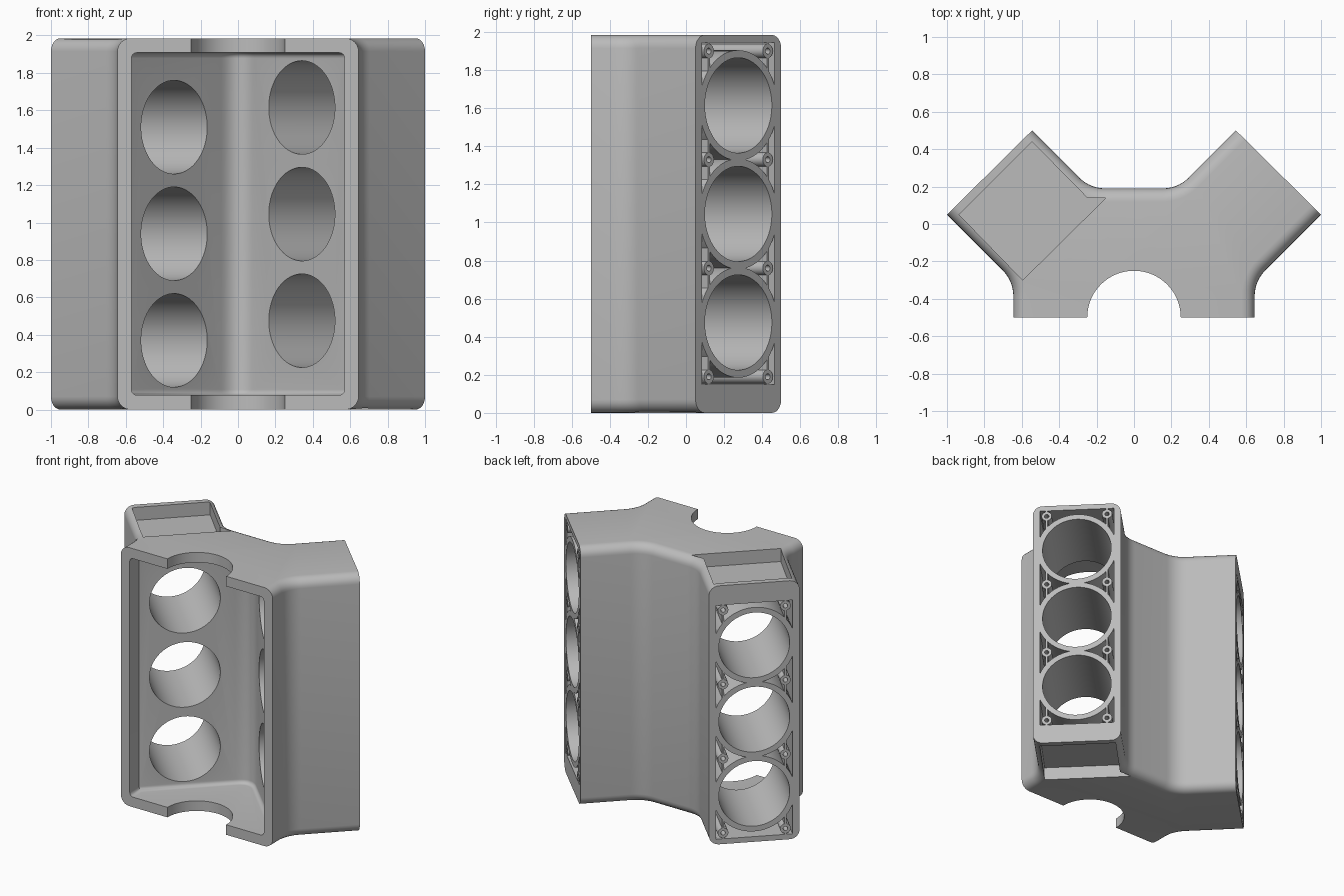
import bpy, bmesh, math
from mathutils import Matrix, Vector

if "Cube" in bpy.data.objects:
    bpy.data.objects.remove(bpy.data.objects["Cube"], do_unlink=True)

H = 1.985          # block height
STEP = 0.57        # bore spacing
BORE_Z = [0.475 + STEP * i for i in range(3)]
BOLT_Z = [0.19 + STEP * i for i in range(4)]

metal = bpy.data.materials.new("cast_grey")
metal.use_nodes = True
GREY = (0.5, 0.5, 0.5, 1)
metal.diffuse_color = GREY
metal.node_tree.nodes["Principled BSDF"].inputs["Base Color"].default_value = GREY

# Bank frame: local x across the deck, y up the block, z out along the bore axis
s = math.sqrt(0.5)
BANK = Matrix(((-s, 0, s, 0.7725), (s, 0, s, 0.275), (0, 1, 0, 0), (0, 0, 0, 1)))
# Half turn about the y axis carries one bank to the other
FLIP = (Matrix.Translation((0, 0, H / 2)) @ Matrix.Rotation(math.pi, 4, 'Y')
        @ Matrix.Translation((0, 0, -H / 2)))


def make(name, bm):
    bmesh.ops.recalc_face_normals(bm, faces=bm.faces)
    mesh = bpy.data.meshes.new(name)
    bm.to_mesh(mesh)
    bm.free()
    mesh.materials.append(metal)
    ob = bpy.data.objects.new(name, mesh)
    bpy.context.collection.objects.link(ob)
    return ob


def curve(a, corner, b, n=10):
    """Rounded corner between a and b."""
    a, c, b = Vector(a), Vector(corner), Vector(b)
    return [tuple(a * (1 - t) ** 2 + c * 2 * t * (1 - t) + b * t * t)
            for t in (i / n for i in range(n + 1))]


def prism(name, pts, z0, z1, radius=0, sharp=None):
    """Vertical extrusion; end edges are filleted unless the rule keeps them sharp."""
    bm = bmesh.new()
    face = bm.faces.new([bm.verts.new((x, y, z0)) for x, y in pts])
    ext = bmesh.ops.extrude_face_region(bm, geom=[face])["geom"]
    for v in ext:
        if isinstance(v, bmesh.types.BMVert):
            v.co.z = z1
    bmesh.ops.recalc_face_normals(bm, faces=bm.faces)
    if radius:
        edges = [e for e in bm.edges
                 if abs(e.verts[0].co.z - e.verts[1].co.z) < 1e-5
                 and not sharp(e.verts[0].co, e.verts[1].co)]
        bmesh.ops.bevel(bm, geom=edges, offset=radius, segments=6,
                        profile=0.5, affect='EDGES')
    return make(name, bm)


def rod(name, u, z, r, d0, d1, frame=BANK, n=64):
    bm = bmesh.new()
    place = frame @ Matrix.Translation((u, z, (d0 + d1) / 2))
    bmesh.ops.create_cone(bm, cap_ends=True, segments=n, radius1=r, radius2=r,
                          depth=d1 - d0, matrix=place)
    return make(name, bm)


def box(name, u0, u1, z0, z1, d0, d1):
    bm = bmesh.new()
    place = (BANK @ Matrix.Translation(((u0 + u1) / 2, (z0 + z1) / 2, (d0 + d1) / 2))
             @ Matrix.Diagonal((u1 - u0, z1 - z0, d1 - d0, 1)))
    bmesh.ops.create_cube(bm, size=1, matrix=place)
    return make(name, bm)


def cut(target, cutter, keep=False):
    mod = target.modifiers.new("cut", 'BOOLEAN')
    mod.operation = 'DIFFERENCE'
    mod.solver = 'EXACT'
    mod.object = cutter
    bpy.context.view_layer.update()
    bpy.context.view_layer.objects.active = target
    bpy.ops.object.modifier_apply(modifier=mod.name)
    if not keep:
        bpy.data.objects.remove(cutter, do_unlink=True)


def mirrored(half):
    return half + [(-x, y) for x, y in reversed(half)]


# Outer casting: skirt, two angled banks and the valley between them
half = ([(0.645, -0.5)]
        + curve((0.645, -0.39), (0.645, -0.305), (0.705, -0.245))
        + [(1, 0.05), (0.545, 0.5)]
        + curve((0.295, 0.25), (0.235, 0.19), (0.15, 0.19)))


def on_flat_face(a, b):
    on_deck = all(abs(p.x) + p.y > 1.04 for p in (a, b))
    return on_deck or (a.y < -0.49 and b.y < -0.49)


block = prism("engine_block", mirrored(half), 0, H, 0.07, on_flat_face)

# Crankcase cavity, open at the front
roof = curve((0.09, 0.095), (0, 0.185), (-0.09, 0.095))
hollow = [(0.57, -0.6), (0.57, -0.385)] + roof + [(-0.57, -0.385), (-0.57, -0.6)]
cut(block, prism("cavity_cutter", hollow, 0.077, H - 0.077, 0.03,
                 lambda a, b: a.y < -0.59 and b.y < -0.59))

# Half-round shaft opening through both end walls
cut(block, rod("shaft_cutter", 0, -0.5, 0.25, -0.2, H + 0.2, Matrix.Identity(4), 96))

# Coolant jacket: a deep pocket that leaves the liners, bolt bosses and ribs standing
jacket = box("jacket_cutter", -0.27, 0.27, 0.15, 1.945, -0.53, 0.05)
for z in BORE_Z:
    cut(jacket, rod("liner", 0, z, 0.29, -0.7, 0.2))
for u in (-0.22, 0.22):
    cut(jacket, box("rib", u - 0.007, u + 0.007, 0, H, -0.7, 0.2))
    for z in BOLT_Z:
        cut(jacket, rod("boss", u, z, 0.037, -0.7, 0.2, n=32))

# Bores, bolt holes and the end recess of one bank
cutters = [jacket]
cutters += [rod("bore_cutter", 0, z, 0.25, -0.7, 0.1, n=96) for z in BORE_Z]
cutters += [rod("bolt_cutter", u, z, 0.016, -0.25, 0.1, n=24)
            for u in (-0.22, 0.22) for z in BOLT_Z]
recess = [(0.935, 0.05), (0.545, 0.44), (0.25, 0.14), (0.15, 0.14), (0.595, -0.3)]
cutters.append(prism("recess_cutter", recess, -0.1, 0.1))

# Cut one bank, turn the cutters over, then cut the other
for c in cutters:
    cut(block, c, keep=True)
    c.data.transform(FLIP)
    cut(block, c)

bpy.ops.object.select_all(action='DESELECT')
block.select_set(True)
bpy.context.view_layer.objects.active = block
bpy.ops.object.shade_smooth_by_angle(angle=math.radians(30))
